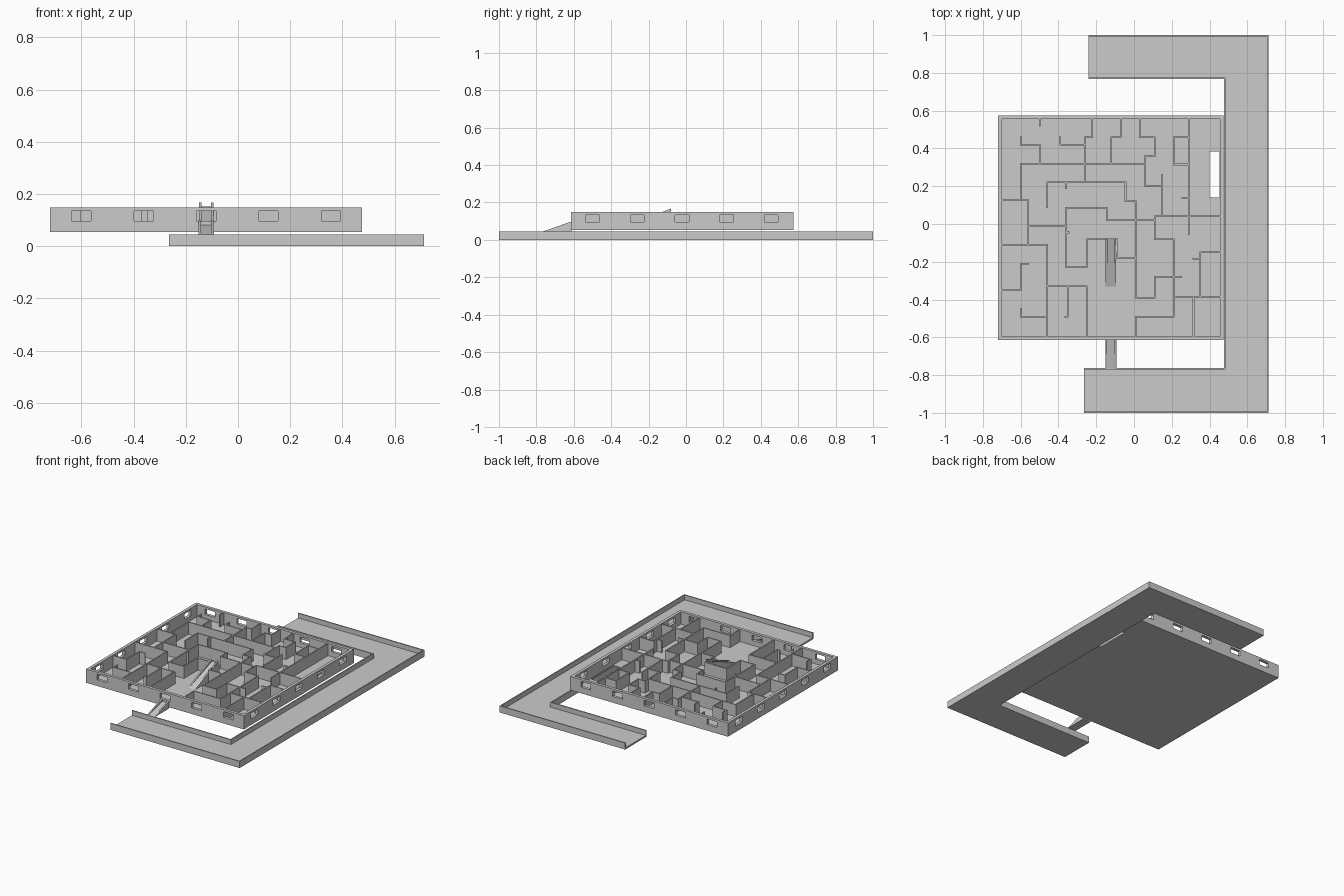
import bpy, bmesh

if "Cube" in bpy.data.objects:
    bpy.data.objects.remove(bpy.data.objects["Cube"])


def box(bm, x0, x1, y0, y1, z0, z1):
    v = [bm.verts.new((x, y, z)) for z in (z0, z1)
         for x, y in ((x0, y0), (x1, y0), (x1, y1), (x0, y1))]
    for f in ((3, 2, 1, 0), (4, 5, 6, 7), (0, 1, 5, 4), (1, 2, 6, 5), (2, 3, 7, 6), (3, 0, 4, 7)):
        bm.faces.new([v[i] for i in f])


def prism(bm, pts, offset):
    # closed outline pushed along an offset vector
    n = len(pts)
    a = [bm.verts.new(p) for p in pts]
    b = [bm.verts.new([p[i] + offset[i] for i in range(3)]) for p in pts]
    bm.faces.new(a[::-1])
    bm.faces.new(b)
    for i in range(n):
        bm.faces.new((a[i], a[(i + 1) % n], b[(i + 1) % n], b[i]))


def finish(bm, name):
    bmesh.ops.recalc_face_normals(bm, faces=bm.faces)
    me = bpy.data.meshes.new(name)
    bm.to_mesh(me)
    bm.free()
    ob = bpy.data.objects.new(name, me)
    bpy.context.collection.objects.link(ob)
    return ob


def boxes(name, items):
    bm = bmesh.new()
    for it in items:
        box(bm, *it)
    return finish(bm, name)


# C-shaped catch tray: floor plus thin rims, open at both arm ends
X1, XI, T = 0.713, 0.477, 0.008
XB, XF = -0.24, -0.265
YB, YF = 0.768, -0.762
TOP = 0.045
bm = bmesh.new()
outline = [(XF, -1), (X1, -1), (X1, 1), (XB, 1), (XB, YB), (XI, YB), (XI, YF), (XF, YF)]
prism(bm, [(x, y, 0) for x, y in outline], (0, 0, 0.012))
finish(bm, "tray_floor")
bm = bmesh.new()
outer = [(XF, -1), (X1, -1), (X1, 1), (XB, 1), (XB, 1 - T), (X1 - T, 1 - T),
         (X1 - T, -1 + T), (XF, -1 + T)]
inner = [(XB, YB), (XI, YB), (XI, YF), (XF, YF), (XF, YF - T), (XI + T, YF - T),
         (XI + T, YB + T), (XB, YB + T)]
for path in (outer, inner):
    prism(bm, [(x, y, 0.012) for x, y in path], (0, 0, TOP - 0.012))
finish(bm, "tray_rim")

# Maze tub with floor hole and rows of windows
BX0, BX1, BY0, BY1, BZ0, BZ1 = -0.72, 0.475, -0.615, 0.575, 0.054, 0.148
FLOOR, W = 0.064, 0.02
tub = boxes("maze_tub", [(BX0, BX1, BY0, BY1, BZ0, BZ1)])
win_x = [-0.60 + 0.239 * i for i in range(5)]
win_y = [-0.50 + 0.239 * i for i in range(5)]
H, WZ0, WZ1 = 0.037, 0.096, 0.134
cutters = [
    boxes("cut_inside", [(BX0 + W, BX1 - W, BY0 + W, BY1 - W, FLOOR, 0.3)]),
    boxes("cut_hole", [(0.40, 0.452, 0.14, 0.385, 0.0, 0.08)]),
    boxes("cut_front_back", [(x - H, x + H, -0.8, 0.8, WZ0, WZ1) for x in win_x]),
    boxes("cut_sides", [(-0.9, 0.9, y - H, y + H, WZ0, WZ1) for y in win_y]),
]
for c in cutters:
    m = tub.modifiers.new(c.name, "BOOLEAN")
    m.operation, m.solver, m.object = "DIFFERENCE", "EXACT", c
bpy.context.view_layer.update()
dg = bpy.context.evaluated_depsgraph_get()
cut_mesh = bpy.data.meshes.new_from_object(tub.evaluated_get(dg))
tub.modifiers.clear()
tub.data = cut_mesh
for c in cutters:
    bpy.data.objects.remove(c)

# Maze walls running along x: (y, x start, x end)
along_x = [
    (.42, -.39, -.26), (.46, -.26, -.22), (.46, -.12, -.07), (.46, .03, .11),
    (.36, .06, .11), (.32, -.60, .06), (.42, -.60, -.50), (.46, .21, .29),
    (.315, .21, .29), (.22, -.46, -.045), (.12, -.045, .01), (.02, -.145, .11),
    (.20, .06, .15), (.04, .11, .45), (-.08, .11, .21), (-.28, .11, .25),
    (-.39, .01, .11), (-.18, -.09, .01), (.14, .255, .29), (.125, -.70, -.56),
    (-.11, -.70, -.46), (-.013, -.56, -.36), (.087, -.36, -.145), (-.23, -.36, -.25),
    (-.08, -.25, -.09), (-.045, -.36, -.345), (-.21, -.60, -.56), (-.35, -.70, -.60),
    (-.49, -.60, -.46), (-.33, -.46, -.25), (-.49, -.365, -.35), (-.49, .01, .21),
    (-.385, .21, .45), (-.15, .35, .45), (-.185, .315, .35),
]
# Maze walls running along y: (x, y start, y end)
along_y = [
    (-.50, .52, .56), (-.22, .46, .56), (-.39, .42, .46), (-.26, .22, .46),
    (-.07, .46, .56), (-.12, .32, .46), (.03, .46, .56), (.11, .36, .46),
    (.06, .20, .36), (-.60, .42, .46), (-.50, .32, .42), (-.60, .125, .32),
    (.29, -.055, .56), (.21, .315, .46), (.15, .04, .26), (-.46, .09, .22),
    (-.36, .19, .22), (-.045, .12, .22), (.01, .02, .12), (.11, -.08, .04),
    (.21, -.28, -.08), (.11, -.39, -.28), (.01, -.39, .02), (-.56, -.11, .125),
    (-.46, -.60, -.11), (-.36, -.23, .087), (-.145, .02, .087), (-.25, -.23, -.08),
    (-.09, -.18, -.08), (-.60, -.35, -.21), (-.60, -.49, -.45), (-.25, -.60, -.33),
    (-.35, -.49, -.33), (.01, -.60, -.49), (.21, -.49, -.28), (.315, -.60, -.385),
    (.35, -.385, -.15),
]
h, WT = 0.004, 0.146
boxes("maze_walls",
      [(a - h, b + h, y - h, y + h, FLOOR, WT) for y, a, b in along_x] +
      [(x - h, x + h, a - h, b + h, FLOOR, WT) for x, a, b in along_y])


# Ramps: wedge deck between two taller triangular side rails
def ramp(name, x0, x1, y0, y1, z0, z1, rail=0.01, drop=0.016):
    bm = bmesh.new()
    for xa, xb, top in ((x0, x0 + rail, z1), (x0 + rail, x1 - rail, z1 - drop), (x1 - rail, x1, z1)):
        prism(bm, [(xa, y0, z0), (xa, y1, z0), (xa, y1, top)], (xb - xa, 0, 0))
    return finish(bm, name)


ramp("entry_ramp", -0.152, -0.092, -0.765, -0.613, TOP, 0.098)
ramp("centre_ramp", -0.15, -0.094, -0.33, -0.08, FLOOR, 0.168)
